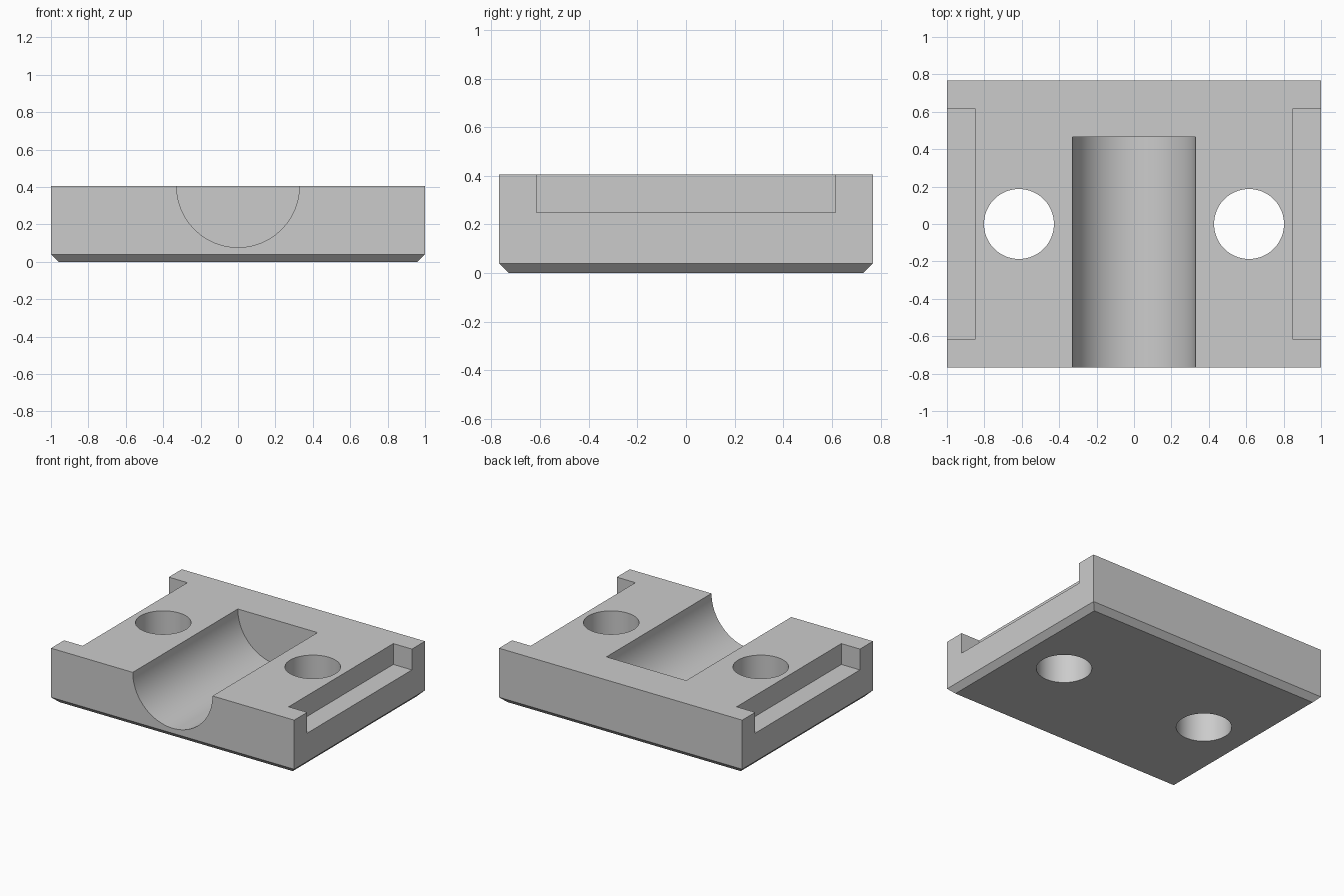
import bpy
import bmesh
from math import radians
from mathutils import Matrix, Vector

default = bpy.data.objects.get("Cube")
if default:
    bpy.data.objects.remove(default, do_unlink=True)

WIDTH, DEPTH, HEIGHT = 2.0, 1.536, 0.405
CHAMFER = 0.04

grey = bpy.data.materials.new("plain grey")
grey.use_nodes = True
grey.diffuse_color = (0.6, 0.6, 0.6, 1)
grey.node_tree.nodes["Principled BSDF"].inputs["Base Color"].default_value = (0.6, 0.6, 0.6, 1)


def add_object(name, bm):
    mesh = bpy.data.meshes.new(name)
    bm.to_mesh(mesh)
    bm.free()
    mesh.materials.append(grey)
    obj = bpy.data.objects.new(name, mesh)
    bpy.context.collection.objects.link(obj)
    return obj


def box(name, low, high):
    low, high = Vector(low), Vector(high)
    bm = bmesh.new()
    place = Matrix.Translation((low + high) / 2) @ Matrix.Diagonal((*(high - low), 1))
    bmesh.ops.create_cube(bm, size=1, matrix=place)
    return add_object(name, bm)


def cylinder(name, centre, radius, length, tilt=0):
    bm = bmesh.new()
    place = Matrix.Translation(centre) @ Matrix.Rotation(radians(tilt), 4, "X")
    bmesh.ops.create_cone(bm, cap_ends=True, segments=96, radius1=radius,
                          radius2=radius, depth=length, matrix=place)
    return add_object(name, bm)


# Block with a chamfered bottom rim
block = box("mounting_block", (-WIDTH / 2, -DEPTH / 2, 0), (WIDTH / 2, DEPTH / 2, HEIGHT))
bm = bmesh.new()
bm.from_mesh(block.data)
rim = [e for e in bm.edges if all(v.co.z < 0.01 for v in e.verts)]
bmesh.ops.bevel(bm, geom=rim, offset=CHAMFER, segments=1, affect="EDGES")
bm.to_mesh(block.data)
bm.free()

# Half-round channel, open at the front and closed at the back
front, back = -1.0, 0.466
cutters = [cylinder("channel_cutter", (0, (front + back) / 2, HEIGHT), 0.328, back - front, 90)]

# Bolt holes and side notches, mirrored left and right
for side, label in ((1, "left"), (-1, "right")):
    cutters.append(cylinder(label + "_hole_cutter", (side * 0.615, 0, 0.2), 0.187, 1))
    x_low, x_high = sorted((side * 0.847, side * 1.2))
    cutters.append(box(label + "_notch_cutter", (x_low, -0.615, 0.25), (x_high, 0.615, 0.6)))

# Cut the block and discard the cutters
bpy.ops.object.select_all(action="DESELECT")
block.select_set(True)
bpy.context.view_layer.objects.active = block
for cutter in cutters:
    cutter.hide_render = True
    cut = block.modifiers.new(cutter.name, "BOOLEAN")
    cut.operation = "DIFFERENCE"
    cut.solver = "EXACT"
    cut.object = cutter
    bpy.ops.object.modifier_apply(modifier=cut.name)
    bpy.data.objects.remove(cutter, do_unlink=True)

bpy.ops.object.shade_smooth_by_angle(angle=radians(30))
